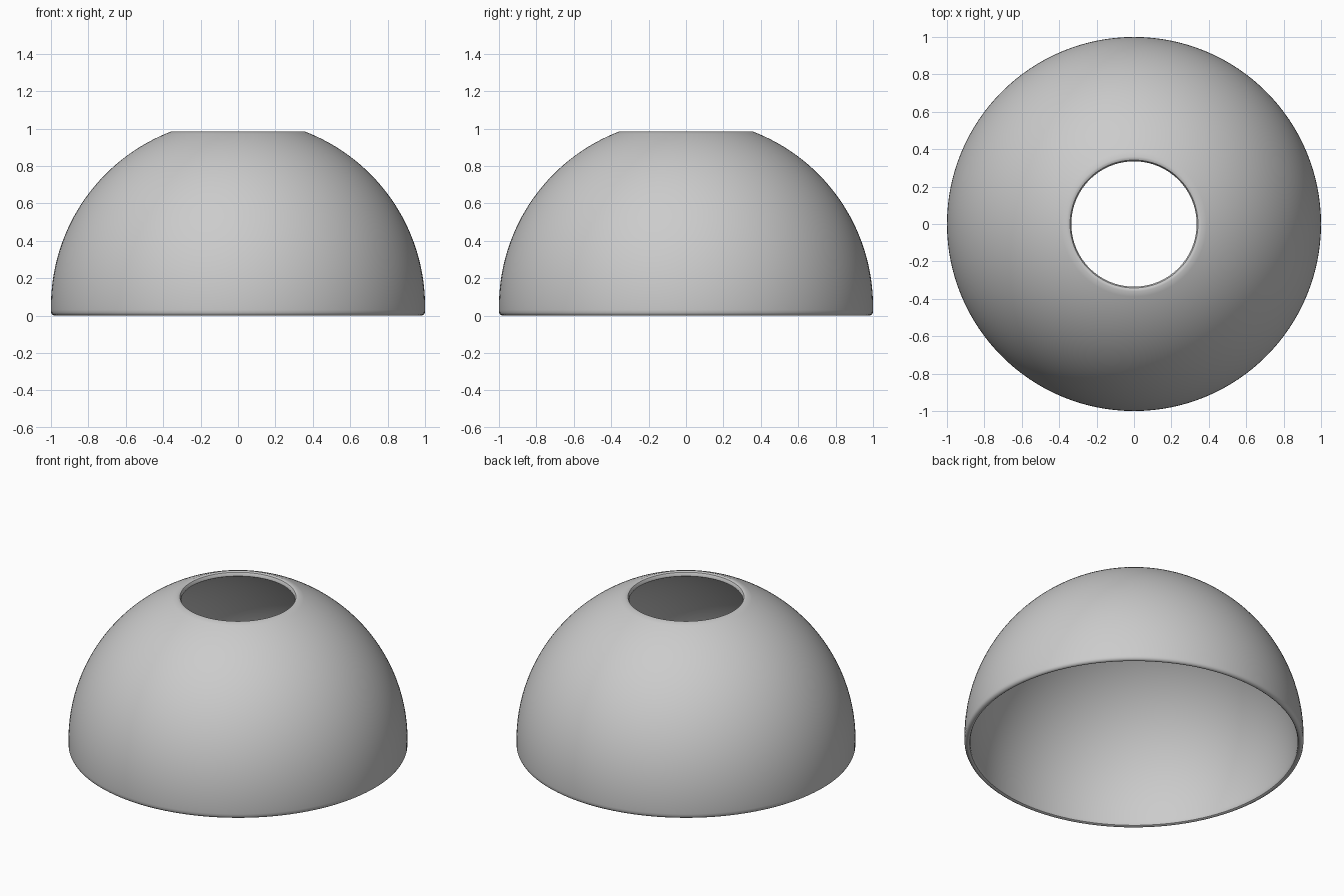
import bpy, bmesh, math

if "Cube" in bpy.data.objects:
    bpy.data.objects.remove(bpy.data.objects["Cube"])

SEG = 128
ZC = 0.05            # height of the sphere centre
R_OUT, R_IN = 1.0, 0.965


def arc(radius, r_start_angle, r_end_angle, steps):
    """Points (r, z) along a circle around the sphere centre."""
    pts = []
    for i in range(steps + 1):
        a = r_start_angle + (r_end_angle - r_start_angle) * i / steps
        pts.append((radius * math.cos(a), ZC + radius * math.sin(a)))
    return pts


# Shell cross-section: outer arc, rounded top lip, inner arc, rounded foot
outer_top = math.acos(0.36)
inner_top = math.acos(0.34 / R_IN)
profile = arc(R_OUT, -0.02, outer_top, 40)
profile += [(0.35, 0.982), (0.342, 0.979), (0.335, 0.966), (0.335, 0.957)]
profile += arc(R_IN, inner_top, -0.02, 40)
profile += [(0.965, 0.015), (0.969, 0.005), (0.977, 0.0),
            (0.985, 0.0), (0.994, 0.006), (0.999, 0.016)]

# Revolve the closed profile around z
bm = bmesh.new()
rings = []
for s in range(SEG):
    a = 2 * math.pi * s / SEG
    rings.append([bm.verts.new((r * math.cos(a), r * math.sin(a), z)) for r, z in profile])
n = len(profile)
for s in range(SEG):
    cur, nxt = rings[s], rings[(s + 1) % SEG]
    for i in range(n):
        j = (i + 1) % n
        bm.faces.new((cur[i], nxt[i], nxt[j], cur[j]))
bmesh.ops.recalc_face_normals(bm, faces=bm.faces)

mesh = bpy.data.meshes.new("dome_shade")
bm.to_mesh(mesh)
bm.free()
dome = bpy.data.objects.new("dome_shade", mesh)
bpy.context.collection.objects.link(dome)

# Smooth shading with crisp lips
bpy.context.view_layer.objects.active = dome
dome.select_set(True)
bpy.ops.object.shade_smooth_by_angle(angle=math.radians(35))
